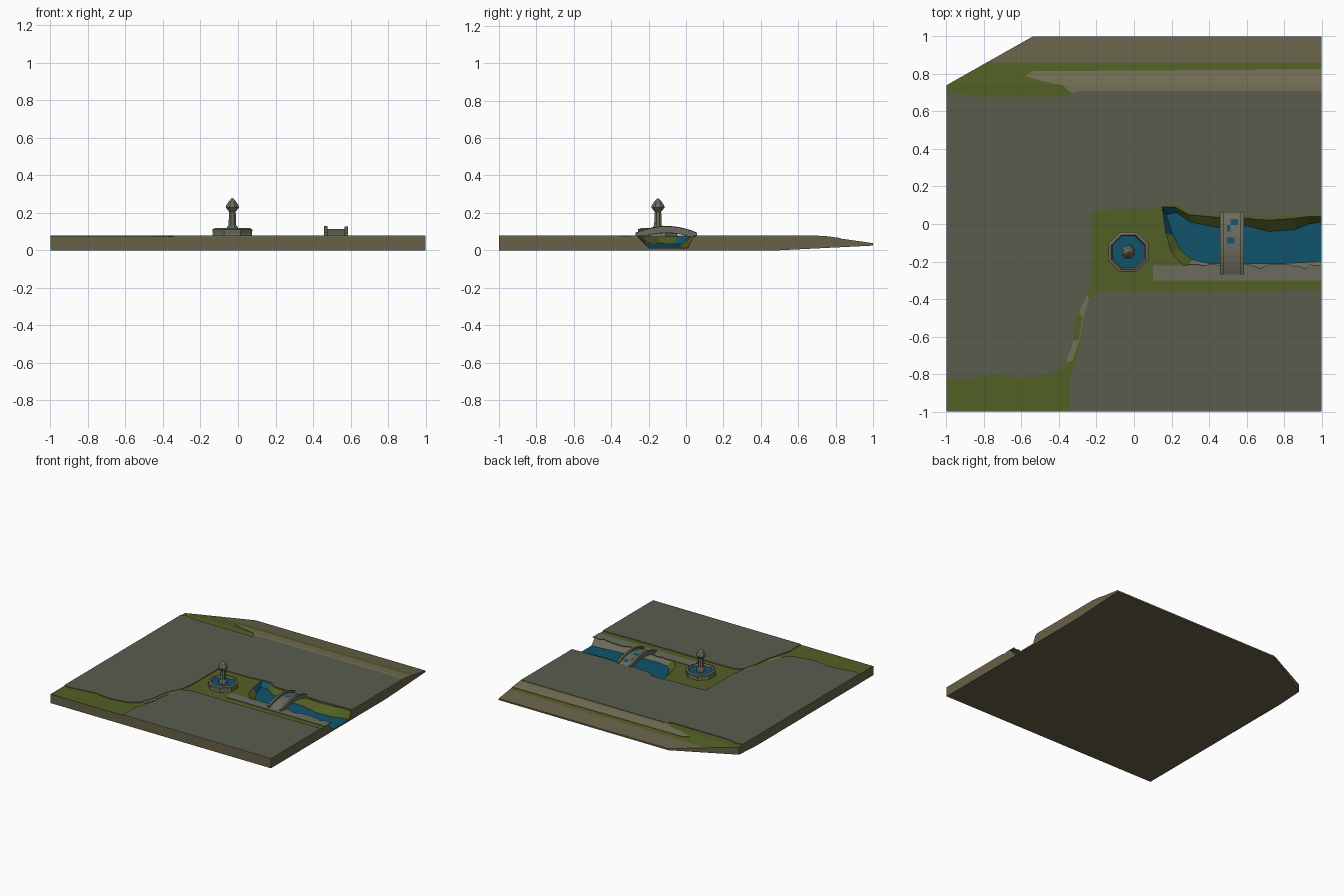
import bpy, bmesh, math, random

if "Cube" in bpy.data.objects:
    bpy.data.objects.remove(bpy.data.objects["Cube"])
random.seed(4)

def material(name, rgb):
    m = bpy.data.materials.new(name)
    m.diffuse_color = (*rgb, 1)
    m.use_nodes = True
    m.node_tree.nodes["Principled BSDF"].inputs["Base Color"].default_value = m.diffuse_color
    return m

GREY = material("grey_paving", (.100, .108, .074))
GREEN = material("grass_green", (.084, .115, .018))
EARTH = material("brown_earth", (.135, .120, .065))
TAN = material("tan_path", (.180, .160, .088))
BLUE = material("water_blue", (.005, .088, .150))
STONE = material("light_stone", (.145, .150, .108))
T = .074  # lawn height

def finish(name, bm, mats):
    bmesh.ops.remove_doubles(bm, verts=bm.verts, dist=1e-5)
    bmesh.ops.recalc_face_normals(bm, faces=bm.faces)
    bmesh.ops.triangulate(bm, faces=[f for f in bm.faces if len(f.verts) > 4])
    me = bpy.data.meshes.new(name)
    bm.to_mesh(me)
    bm.free()
    for m in mats:
        me.materials.append(m)
    ob = bpy.data.objects.new(name, me)
    bpy.context.collection.objects.link(ob)
    return ob

def face(bm, pts, mi=0):
    f = bm.faces.new([bm.verts.new(p) for p in pts])
    f.material_index = mi
    return f

def ground(y):
    return T if y <= .74 else T - (y - .74) * .035 / .26

def plate(name, outline, h, top, side=TAN):
    """thin slab draped on the lawn"""
    bm = bmesh.new()
    hi = [(x, y, ground(y) + h) for x, y in outline]
    lo = [(x, y, ground(y) - .001) for x, y in outline]
    face(bm, hi)
    face(bm, lo[::-1])
    for i in range(len(hi)):
        j = (i + 1) % len(hi)
        face(bm, [lo[i], lo[j], hi[j], hi[i]], 1)
    return finish(name, bm, [top, side])

def lathe(name, profile, center, n, mat):
    bm = bmesh.new()
    rings = [[(center[0] + r * math.cos(math.tau * (k + .5) / n),
               center[1] + r * math.sin(math.tau * (k + .5) / n), z)
              for k in range(n)] for r, z in profile]
    for a, b in zip(rings, rings[1:]):
        for k in range(n):
            j = (k + 1) % n
            face(bm, [a[k], a[j], b[j], b[k]])
    face(bm, rings[0][::-1])
    face(bm, rings[-1])
    return finish(name, bm, [mat])

# Ground with sunken river: bank top (x, y) paired with waterline (x, y)
banks = [(1, -.26, 1, -.20), (.8, -.26, .8, -.21), (.6, -.25, .6, -.21),
         (.4, -.25, .4, -.21), (.28, -.24, .31, -.19), (.20, -.15, .25, -.14),
         (.17, -.05, .21, -.06), (.15, .09, .17, .05), (.22, .09, .23, .06),
         (.29, .05, .30, .01), (.45, .035, .45, -.02), (.6, .03, .6, -.01),
         (.72, .02, .72, -.04), (.86, .03, .86, -.03), (.93, .04, .93, 0),
         (1, .04, 1, .01)]
brim = [(a, b, T) for a, b, c, d in banks]
shore = [(c, d, .012 + (1 - c) * .035) for a, b, c, d in banks]
ZC = ground(.86)
bm = bmesh.new()
face(bm, [(-1, -1, T), (1, -1, T)] + brim + [(1, .74, T), (-1, .74, T)], 1)
face(bm, [(-1, .74, T), (1, .74, T), (1, .86, ZC), (-.788, .86, ZC)], 1)
face(bm, [(-.788, .86, ZC), (1, .86, ZC), (1, 1, .038), (-.54, 1, .038)])
face(bm, [(-1, -1, 0), (1, -1, 0), (1, -1, T), (-1, -1, T)])
face(bm, [(-1, -1, 0), (-1, -1, T), (-1, .74, T), (-1, .74, .012), (-1, .5, 0)])
face(bm, [(-1, .74, .012), (-1, .74, T), (-.788, .86, ZC), (-.54, 1, .038), (-.54, 1, .025)])
face(bm, [(-.54, 1, .025), (-.54, 1, .038), (1, 1, .038), (1, 1, .025)])
face(bm, [(1, -1, 0), (1, .5, 0), (1, 1, .025), (1, 1, .038), (1, .86, ZC), (1, .74, T),
          brim[-1], shore[-1], shore[0], brim[0], (1, -1, T)])
face(bm, [(-1, -1, 0), (-1, .5, 0), (1, .5, 0), (1, -1, 0)])
face(bm, [(-1, .5, 0), (-1, .74, .012), (-.54, 1, .025), (1, 1, .025), (1, .5, 0)])
for i in range(len(brim) - 1):
    face(bm, [brim[i], brim[i + 1], shore[i + 1], shore[i]],
         3 if i < 4 else (2 if i in (6, 7) else 1))
face(bm, shore, 2)
finish("ground_and_river", bm, [EARTH, GREEN, BLUE, STONE])

# Paved areas
plate("north_paving", [(-1, -.82), (-.95, -.83), (-.73, -.80), (-.6, -.82), (-.45, -.80),
      (-.37, -.75), (-.33, -.65), (-.31, -.5), (-.25, -.38), (-.23, -.28), (-.23, .07),
      (-.10, .08), (.05, .08), (.16, .095), (.24, .095), (.30, .055), (.45, .045),
      (.72, .04), (1, .05), (1, .71), (-.3, .71), (-.36, .68), (-.85, .68),
      (-.95, .70), (-1, .69)], .006, GREY)
plate("south_paving", [(-.345, -1), (1, -1), (1, -.352), (.4, -.36), (-.18, -.36),
      (-.24, -.40), (-.27, -.5), (-.29, -.65), (-.345, -.85)], .006, GREY)

# Paths
plate("west_path", [(-.36, -.74), (-.33, -.73), (-.29, -.62), (-.27, -.5), (-.24, -.4),
      (-.25, -.37), (-.31, -.49), (-.335, -.63)], .002, TAN)
plate("west_path_grass", [(-.325, -.62), (-.295, -.62), (-.275, -.5), (-.295, -.47),
      (-.32, -.53)], .004, GREEN)
plate("back_path_flat", [(-.34, .70), (1, .70), (1, .74), (-.38, .74)], .003, TAN)
plate("back_path_slope", [(-.38, .74), (1, .74), (1, .825), (-.54, .815), (-.585, .79),
      (-.5, .765)], .003, TAN)

# Stone quay with broken edge
edge = [(1 - i * .03, -.215 - random.choice((0, .008, .025))) for i in range(24)]
plate("quay", [(.10, -.30), (1, -.30)] + edge + [(.27, -.22), (.10, -.22)], .004, STONE, STONE)

# Fountain
C = (-.03, -.15)
lathe("fountain_basin", [(.116, T - .002), (.113, .09), (.116, .112), (.100, .118),
      (.092, .100)], C, 8, STONE)
lathe("fountain_water", [(.091, .099), (.091, .103)], C, 8, BLUE)
lathe("fountain_column", [(.036, .100), (.032, .122), (.022, .135), (.020, .19),
      (.018, .205), (.038, .228), (.036, .24), (.020, .262), (.004, .278)], C, 8, STONE)

# Arched bridge
def arch(name, x0, x1, rise, thick, blotches=False):
    n, cols = 10, 5
    bm = bmesh.new()
    xs = [x0 + (x1 - x0) * c / cols for c in range(cols + 1)]
    sec = []
    for i in range(n + 1):
        t = 2 * i / n - 1
        z = T + rise + .036 * (1 - t * t)
        sec.append((-.105 + .165 * t, z - thick, z))
    for (ya, la, ha), (yb, lb, hb) in zip(sec, sec[1:]):
        for c in range(cols):
            a, b = xs[c], xs[c + 1]
            wet = blotches and c in (1, 2, 3) and -.15 < ya < .02 and random.random() < .5
            face(bm, [(a, ya, ha), (b, ya, ha), (b, yb, hb), (a, yb, hb)], int(wet))
            face(bm, [(a, ya, la), (a, yb, lb), (b, yb, lb), (b, ya, la)])
        for x in (x0, x1):
            face(bm, [(x, ya, la), (x, yb, lb), (x, yb, hb), (x, ya, ha)])
    for y, l, h in (sec[0], sec[-1]):
        for a, b in zip(xs, xs[1:]):
            face(bm, [(a, y, l), (b, y, l), (b, y, h), (a, y, h)])
    finish(name, bm, [STONE, BLUE])

arch("bridge_deck", .475, .575, .004, .022, True)
arch("bridge_rail_left", .458, .476, .020, .035)
arch("bridge_rail_right", .568, .586, .018, .035)
